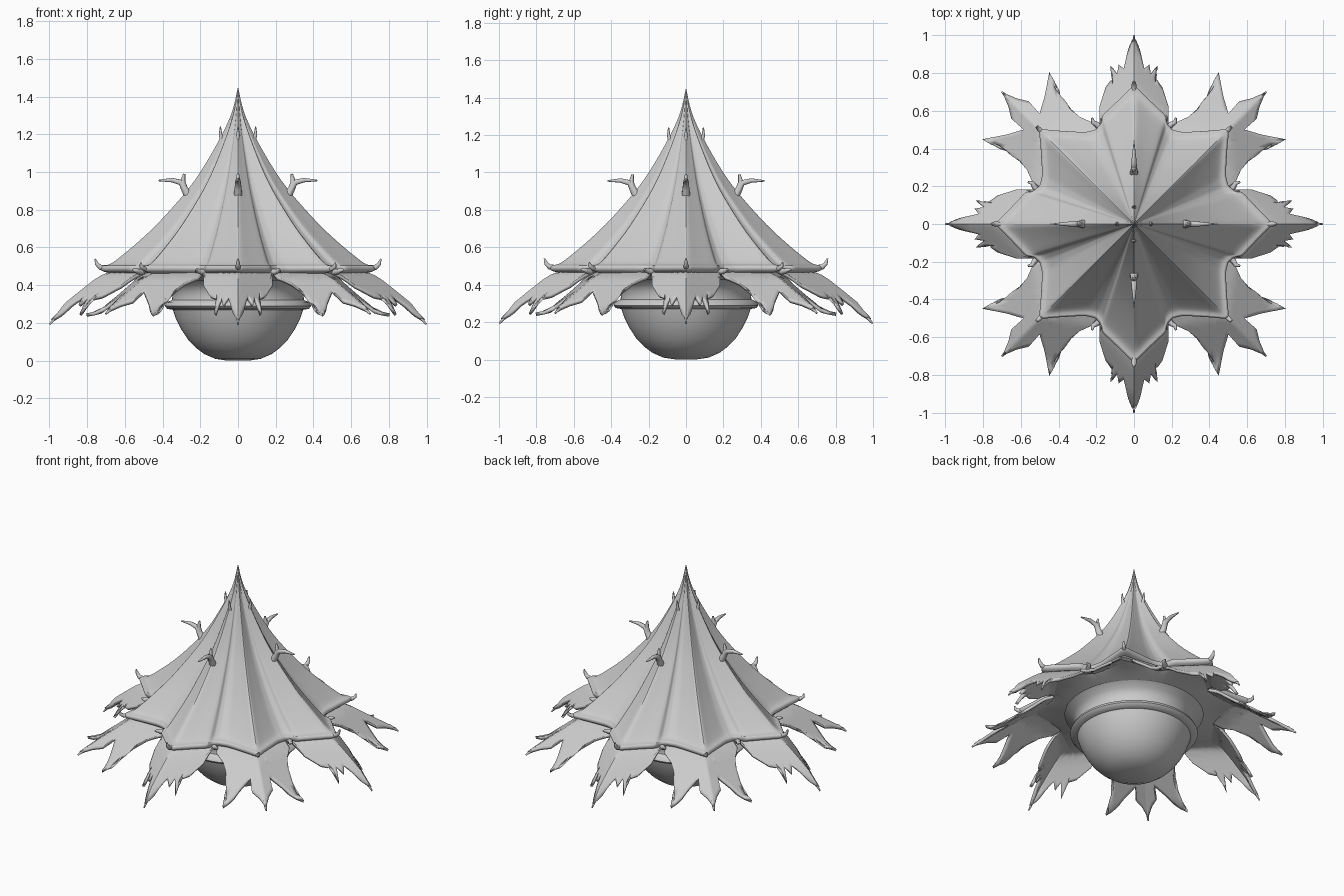
import bpy, bmesh, math
from mathutils import Vector, Matrix

if "Cube" in bpy.data.objects:
    bpy.data.objects.remove(bpy.data.objects["Cube"])


def finish(name, bm, angle=45, thickness=0, subsurf=0):
    bmesh.ops.remove_doubles(bm, verts=bm.verts, dist=1e-5)
    bmesh.ops.recalc_face_normals(bm, faces=bm.faces)
    me = bpy.data.meshes.new(name)
    bm.to_mesh(me)
    bm.free()
    ob = bpy.data.objects.new(name, me)
    bpy.context.collection.objects.link(ob)
    if thickness:
        m = ob.modifiers.new("thickness", 'SOLIDIFY')
        m.thickness, m.offset = thickness, 0
    if subsurf:
        m = ob.modifiers.new("smooth", 'SUBSURF')
        m.levels = m.render_levels = subsurf
    bpy.ops.object.select_all(action='DESELECT')
    bpy.context.view_layer.objects.active = ob
    ob.select_set(True)
    bpy.ops.object.shade_smooth_by_angle(angle=math.radians(angle))
    return ob


def loft(bm, rings, closed=True):
    rows = [[bm.verts.new(p) for p in ring] for ring in rings]
    n = len(rows[0])
    for a, b in zip(rows, rows[1:]):
        for i in range(n if closed else n - 1):
            j = (i + 1) % n
            bm.faces.new((a[i], a[j], b[j], b[i]))
    return rows


def subdivide(pts, k):
    out = []
    for a, b in zip(pts, pts[1:]):
        out += [tuple(p + (q - p) * i / k for p, q in zip(a, b)) for i in range(k)]
    return out + [tuple(pts[-1])]


def interp(table, x):
    if x <= table[0][0]:
        return table[0][1]
    for (a, p), (b, q) in zip(table, table[1:]):
        if x <= b:
            return p + (q - p) * (x - a) / (b - a)
    return table[-1][1]


# canopy: star-shaped plan, scaled along a concave tent profile with a slim lip
octant = [(.74, 0), (.65, .09), (.575, .17), (.53, .178), (.5, .205), (.487, .26), (.495, .4), (.505, .505)]
quadrant = subdivide(octant + [(y, x) for x, y in octant[-2::-1]], 3)[:-1]
plan = []
for k in range(4):
    c, s = [(1, 0), (0, 1), (-1, 0), (0, -1)][k]
    plan += [(c * x - s * y, s * x + c * y) for x, y in quadrant]
profile = [(.002, 1.45), (.012, 1.39), (.03, 1.32), (.055, 1.26), (.09, 1.19), (.14, 1.1), (.2, 1.0),
           (.265, .91), (.33, .835), (.44, .715), (.52, .643), (.6, .575), (.67, .52), (.7, .505),
           (.728, .506), (.741, .494), (.738, .478), (.71, .464)]
rings = [[(x * r / .74, y * r / .74, z) for x, y in plan] for r, z in profile]
# underside gathers into a circle around the bowl
for r, z in [(.52, .452), (.42, .425)]:
    rings.append([(r * x / math.hypot(x, y), r * y / math.hypot(x, y), z) for x, y in plan])
bm = bmesh.new()
rows = loft(bm, rings)
bm.faces.new(rows[0])
finish("canopy", bm, 50, subsurf=1)

# bowl with rim and neck rising under the canopy
bowl = [(.001, 0), (.06, .001), (.12, .01), (.18, .036), (.225, .07), (.265, .112), (.3, .165), (.33, .225),
        (.345, .27), (.375, .275), (.388, .29), (.38, .308), (.35, .322), (.345, .36), (.37, .405), (.43, .44),
        (.47, .46)]
bm = bmesh.new()
rows = loft(bm, [[(r * math.cos(t * math.tau / 64), r * math.sin(t * math.tau / 64), z) for t in range(64)]
                 for r, z in bowl])
bm.faces.new(rows[0])
finish("bowl", bm, 50)


# petals: half outlines as (radius, half width, half width at base)
def petal(name, half, heights, lean, angle):
    edge = subdivide(half + [(r, -w, -b) for r, w, b in half[-2::-1]], 3)
    rot = Matrix.Rotation(angle, 3, 'Z')
    rings = []
    for i in range(15):
        t = i / 14
        ring = []
        for r, w, b in edge:
            rr, ww = .46 + (r - .46) * t, b + (w - b) * t
            ring.append(rot @ Vector((rr, ww, interp(heights, rr + lean * abs(ww)))))
        rings.append(ring)
    bm = bmesh.new()
    loft(bm, rings, closed=False)
    finish(name, bm, 50, thickness=.018)


long_edge = [(.5, .18, .17), (.62, .178, .16), (.72, .145, .135), (.77, .11, .1), (.835, .12, .05),
             (.79, .085, .045), (.84, .077, .035), (.82, .05, .03), (.92, .025, .015), (.985, 0, 0)]
long_z = [(.6, .468), (.7, .458), (.76, .42), (.83, .365), (.91, .3), (.96, .235), (1.0, .2)]
fork_edge = [(.52, .225, .2), (.6, .195, .19), (.728, .187, .185), (.885, .25, .06), (.806, .135, .05),
             (.764, .057, .04), (.85, .062, .03), (.905, .028, .015), (.975, 0, 0)]
fork_z = [(.6, .468), (.7, .43), (.8, .368), (.9, .308), (.985, .255), (1.1, .238)]


# spikes: tapered tubes
def spike(name, pts, radii, angle):
    rot = Matrix.Rotation(angle, 3, 'Z')
    pts = [rot @ Vector(p) for p in pts]
    bm = bmesh.new()
    rings = []
    for i, (p, r) in enumerate(zip(pts, radii)):
        d = (pts[min(i + 1, len(pts) - 1)] - pts[max(i - 1, 0)]).normalized()
        a = d.orthogonal().normalized() if i == 0 else (a - d * a.dot(d)).normalized()
        b = d.cross(a)
        rings.append([p + r * (a * math.cos(t * math.tau / 10) + b * math.sin(t * math.tau / 10))
                      for t in range(10)])
    rows = loft(bm, rings)
    bm.faces.new(rows[0])
    bm.faces.new(rows[-1])
    finish(name, bm, 60)


for k in range(4):
    a = k * math.pi / 2
    d = a + math.pi / 4
    petal(f"long_petal_{k}", long_edge, long_z, 1.0, a)
    petal(f"forked_petal_{k}", fork_edge, fork_z, .75, d)
    # forked horn high on each main ridge
    spike(f"horn_{k}", [(.26, 0, .87), (.283, 0, .91), (.302, 0, .945), (.35, 0, .957), (.42, 0, .955)],
          [.024, .019, .016, .012, .004], a)
    spike(f"horn_prong_{k}", [(.283, 0, .91), (.293, 0, .95), (.285, 0, .99)], [.018, .014, .006], a)
    # small spur near the peak and curled lip tips
    spike(f"peak_spur_{k}", [(.08, 0, 1.16), (.093, 0, 1.2), (.093, 0, 1.24)], [.014, .009, .003], a)
    spike(f"lip_tip_{k}", [(.69, 0, .493), (.73, 0, .495), (.748, 0, .513), (.757, 0, .54)],
          [.012, .014, .011, .004], a)
    spike(f"corner_tip_{k}", [(.66, 0, .485), (.705, 0, .488), (.725, 0, .5), (.73, 0, .52)],
          [.01, .013, .01, .004], d)
    # needle ends on petal tips
    spike(f"long_needle_{k}", [(.94, 0, .262), (.965, 0, .231), (.998, 0, .192)], [.005, .009, .004], a)
    spike(f"fork_needle_{k}", [(.9, 0, .306), (.94, 0, .284), (.99, 0, .248)], [.006, .012, .005], d)
    for s in (1, -1):
        # hooks in the notches between panels
        spike(f"notch_hook_{k}_{s}", [(.51, s * .18, .47), (.53, s * .2, .472), (.54, s * .218, .478),
                                      (.562, s * .222, .482)], [.017, .014, .012, .005], a)
